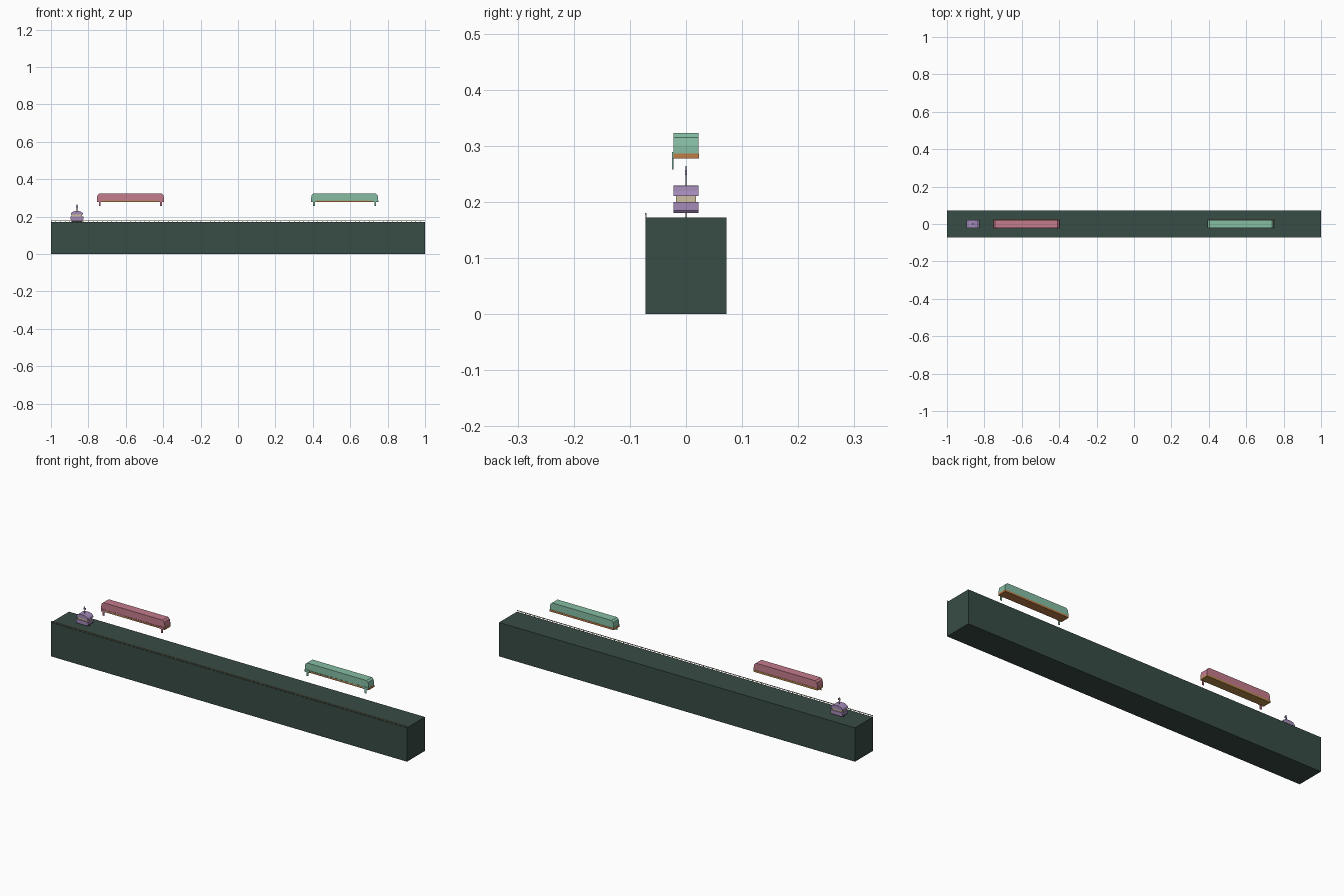
import bpy, bmesh

if "Cube" in bpy.data.objects:
    bpy.data.objects.remove(bpy.data.objects["Cube"])


def material(name, r, g, b):
    m = bpy.data.materials.new(name)
    lin = [(c / 255 / 12.92) if c < 10 else ((c / 255 + 0.055) / 1.055) ** 2.4 for c in (r, g, b)]
    m.diffuse_color = (*lin, 1)
    m.use_nodes = True
    m.node_tree.nodes["Principled BSDF"].inputs["Base Color"].default_value = m.diffuse_color
    return m


DARK = material("dark green", 56, 76, 69)
PINK = material("dusty pink", 196, 124, 140)
MINT = material("mint green", 134, 190, 164)
LILAC = material("lilac", 164, 138, 184)
ORANGE = material("copper orange", 190, 124, 70)
OCHRE = material("ochre", 184, 138, 74)
CREAM = material("cream", 205, 192, 160)
IRON = material("dark iron", 50, 48, 46)


def finish(bm, name, mat):
    bmesh.ops.recalc_face_normals(bm, faces=bm.faces)
    mesh = bpy.data.meshes.new(name)
    bm.to_mesh(mesh)
    bm.free()
    mesh.materials.append(mat)
    ob = bpy.data.objects.new(name, mesh)
    bpy.context.collection.objects.link(ob)
    return ob


def boxes(name, mat, spans):
    """One object of boxes, each (x0, x1, y0, y1, z0, z1)."""
    bm = bmesh.new()
    for x0, x1, y0, y1, z0, z1 in spans:
        for v in bmesh.ops.create_cube(bm, size=1)["verts"]:
            v.co = (x1 if v.co.x > 0 else x0, y1 if v.co.y > 0 else y0, z1 if v.co.z > 0 else z0)
    return finish(bm, name, mat)


def shell(name, mat, cx, half_profile, y0, y1):
    """Mirror a half profile (distance from cx, z) and extrude it along y."""
    pts = [(cx + x, z) for x, z in half_profile] + [(cx - x, z) for x, z in reversed(half_profile)]
    bm = bmesh.new()
    face = bm.faces.new([bm.verts.new((x, y0, z)) for x, z in pts])
    ext = bmesh.ops.extrude_face_region(bm, geom=[face])["geom"]
    for v in ext:
        if isinstance(v, bmesh.types.BMVert):
            v.co.y = y1
    return finish(bm, name, mat)


# Long base block
boxes("base_block", DARK, [(-1, 1, -0.072, 0.072, 0, 0.172)])

# Low railing along the front edge
posts = [(-1 + i * 0.025, -0.9975 + i * 0.025, -0.0725, -0.0705, 0.172, 0.178) for i in range(80)]
boxes("railing", CREAM, posts + [(-1, 1, -0.073, -0.0705, 0.177, 0.180)])


def carriage(label, cx, body, floor):
    # Rounded-end body over a thin floor slab
    shell(label + "_body", body, cx,
          [(0.179, 0.286), (0.179, 0.300), (0.176, 0.315), (0.167, 0.323)], -0.022, 0.022)
    boxes(label + "_floor", floor, [(cx - 0.18, cx + 0.18, -0.0225, 0.0235, 0.277, 0.2865)])
    # Corner brackets hanging on the front
    spans = []
    for s in (-1, 1):
        a, b = cx + s * 0.178, cx + s * 0.150
        spans.append((min(a, b), max(a, b), -0.025, -0.0225, 0.277, 0.289))
        spans.append((cx + s * 0.164 - 0.005, cx + s * 0.164 + 0.005, -0.025, -0.0225, 0.258, 0.277))
    boxes(label + "_brackets", body, spans)
    # Row of small studs under the front wall
    boxes(label + "_studs", body,
          [(cx - 0.14 + i * 0.014, cx - 0.134 + i * 0.014, -0.024, -0.022, 0.283, 0.288) for i in range(21)])


carriage("pink_carriage", -0.575, PINK, OCHRE)
carriage("mint_carriage", 0.57, MINT, ORANGE)

# Small cabin: lower hull, window band, domed roof
X = -0.861
shell("cabin_hull", LILAC, X, [(0.030, 0.180), (0.034, 0.185), (0.034, 0.200)], -0.022, 0.022)
boxes("cabin_windows", CREAM, [(X - 0.028, X + 0.028, -0.018, 0.018, 0.200, 0.211)])
shell("cabin_roof", LILAC, X, [(0.034, 0.210), (0.031, 0.219), (0.022, 0.226), (0.012, 0.229)], -0.022, 0.022)
# Central mast with a small cap, and the foot under the hull
boxes("cabin_mast", IRON, [(X - 0.002, X + 0.002, -0.001, 0.001, 0.228, 0.264),
                           (X - 0.030, X + 0.030, -0.001, 0.001, 0.172, 0.180)])
boxes("mast_cap", LILAC, [(X - 0.006, X + 0.006, -0.0015, 0.0015, 0.248, 0.256)])
